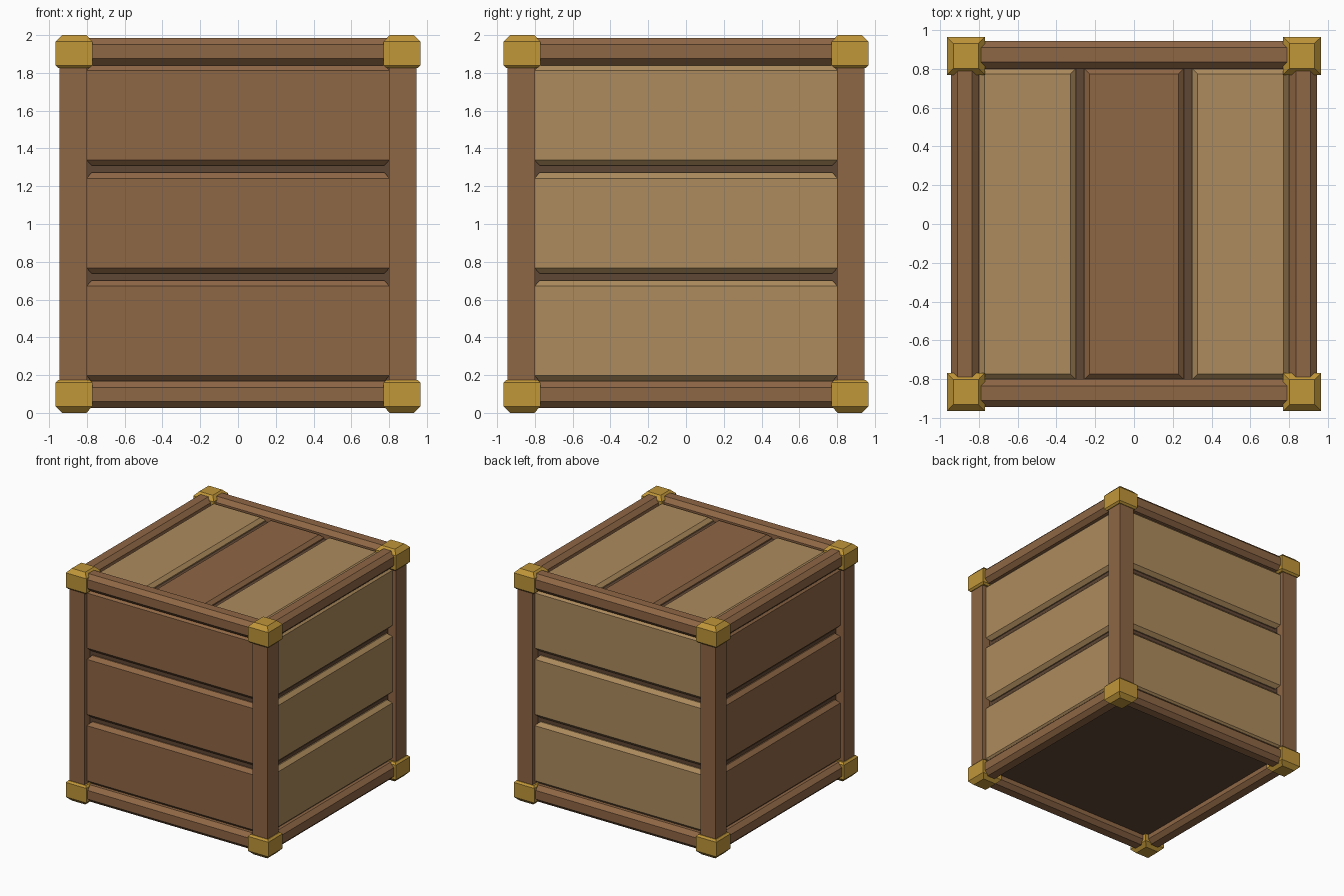
import bpy
from math import radians
from mathutils import Matrix, Vector

if "Cube" in bpy.data.objects:
    bpy.data.objects.remove(bpy.data.objects["Cube"], do_unlink=True)


def material(name, rgb):
    linear = [(c / 255 / 12.92 if c < 11 else ((c / 255 + 0.055) / 1.055) ** 2.4) for c in rgb]
    mat = bpy.data.materials.new(name)
    mat.use_nodes = True
    mat.diffuse_color = (*linear, 1)
    mat.node_tree.nodes["Principled BSDF"].inputs["Base Color"].default_value = (*linear, 1)
    return mat


BROWN = material("brown_wood", (143, 103, 69))
TAN = material("tan_wood", (173, 139, 93))
DARK = material("dark_wood", (96, 71, 52))
BRASS = material("brass", (192, 150, 57))

MID = 1.005            # height of the crate centre
OUT, TALL = 0.945, 0.98   # frame half width and half height
BAR = 0.145            # frame bar thickness
CHAMFER = 0.035


def loft(name, sections, mat, matrix):
    """Skin a stack of equal-sided cross-sections, given as (points, height)."""
    n = len(sections[0][0])
    verts = [(x, y, h) for points, h in sections for x, y in points]
    faces = [tuple(reversed(range(n))), tuple(range(len(verts) - n, len(verts)))]
    for k in range(len(sections) - 1):
        for i in range(n):
            j = (i + 1) % n
            faces.append((k * n + i, k * n + j, (k + 1) * n + j, (k + 1) * n + i))
    mesh = bpy.data.meshes.new(name)
    mesh.from_pydata(verts, [], faces)
    mesh.materials.append(mat)
    obj = bpy.data.objects.new(name, mesh)
    obj.matrix_world = matrix
    bpy.context.collection.objects.link(obj)
    return obj


def rect(hx, hy):
    return [(-hx, -hy), (hx, -hy), (hx, hy), (-hx, hy)]


def octagon(h, c):
    k = h - c
    return [(-k, -h), (k, -h), (h, -k), (h, k), (k, h), (-k, h), (-h, k), (-h, -k)]


def at(x, y, z):
    return Matrix.Translation((x, y, z))


# Dark inner box, seen in the grooves and underneath
loft("inner_box", [(rect(0.87, 0.87), 0.1), (rect(0.87, 0.87), 1.91)], DARK, at(0, 0, 0))

# Corner posts and brass corner caps
half = BAR / 2
for sx, xname in ((-1, "right"), (1, "left")):
    for sy, yname in ((-1, "front"), (1, "back")):
        post = rect(half, half)
        loft(f"{yname}_{xname}_post", [(post, 0.1), (post, 1.91)], BROWN,
             at(sx * (OUT - half), sy * (OUT - half), 0))
        for flip, zname in ((1, "top"), (-1, "bottom")):
            cap = [(rect(0.083, 0.083), 0.825), (rect(0.0975, 0.0975), 0.84),
                   (rect(0.0975, 0.0975), 0.965), (rect(0.064, 0.064), 1.0)]
            turn = Matrix.Rotation(0 if flip > 0 else radians(180), 4, "X")
            loft(f"{zname}_{yname}_{xname}_cap", cap, BRASS,
                 at(sx * 0.8675, sy * 0.8675, 1.0) @ turn)

# Each side: a top and bottom rail and three planks, turned about the centre
sides = (("front", 0, BROWN), ("left", 90, TAN), ("back", 180, TAN), ("right", 270, BROWN))
for side, angle, mat in sides:
    spin = at(0, 0, MID) @ Matrix.Rotation(radians(angle), 4, "Z")
    along = Matrix.Rotation(radians(90), 4, "Y")
    facing = Matrix.Rotation(radians(90), 4, "X")
    for s, level in ((-1, "bottom"), (1, "top")):
        rail = octagon(half, CHAMFER)
        loft(f"{level}_{side}_rail", [(rail, -0.87), (rail, 0.87)], BROWN,
             spin @ at(0, half - OUT, s * (TALL - half)) @ along)
    for i, level in ((-1, "lower"), (0, "middle"), (1, "upper")):
        plank = [(rect(0.775, 0.267), 0.84), (rect(0.775, 0.267), 0.88),
                 (rect(0.802, 0.237), 0.91)]
        loft(f"{side}_{level}_plank", plank, mat, spin @ at(0, 0, i * 0.571) @ facing)

# Lid planks running front to back
for name, x, hx, mat in (("right", -0.55, 0.25, TAN), ("middle", 0, 0.257, BROWN),
                         ("left", 0.55, 0.25, TAN)):
    plank = [(rect(hx, 0.803), 1.87), (rect(hx, 0.803), 1.92),
             (rect(hx - 0.028, 0.775), 1.948)]
    loft(f"lid_{name}_plank", plank, mat, at(x, 0, 0))
